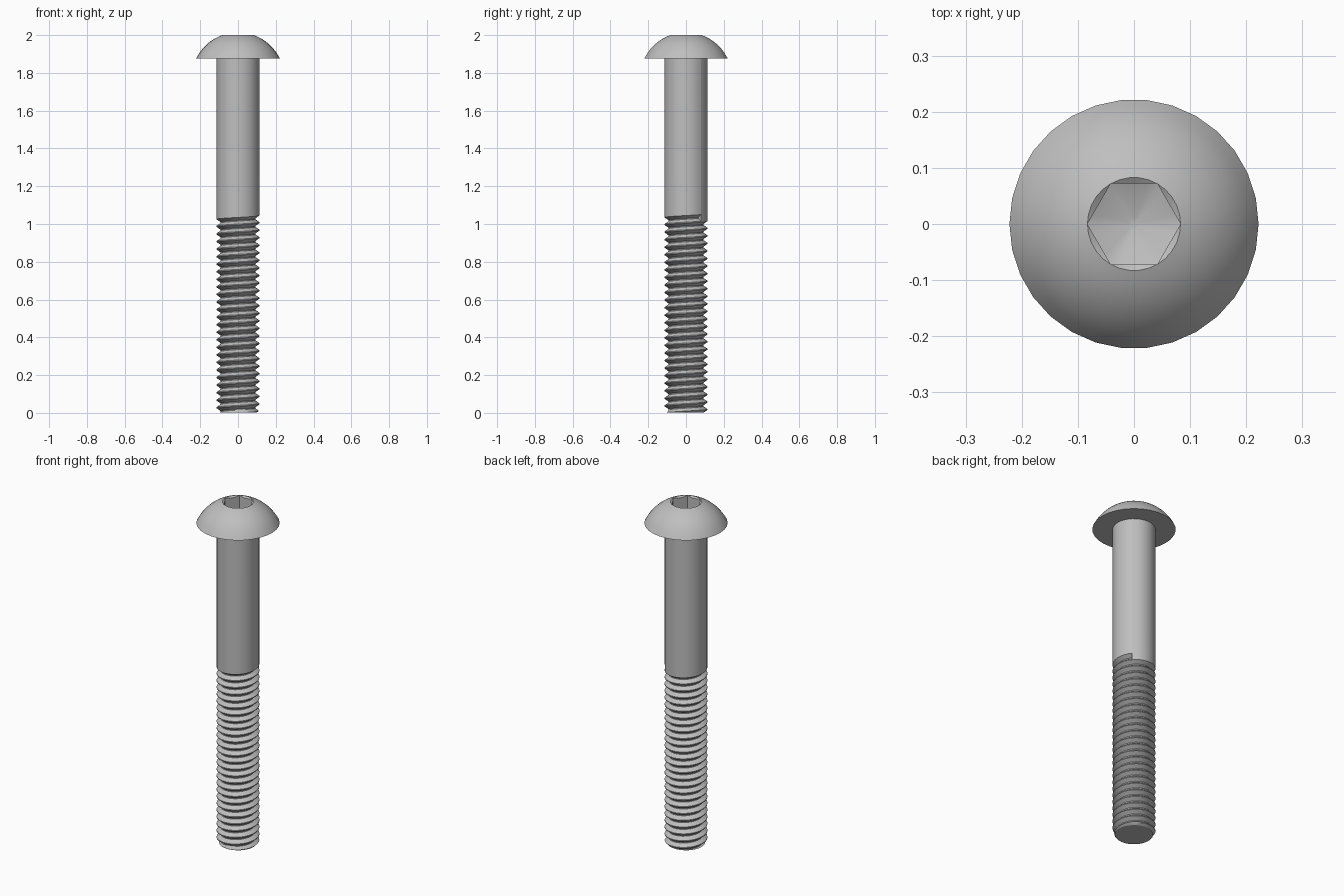
import bpy, bmesh
from math import pi, cos, sin, sqrt

if "Cube" in bpy.data.objects:
    bpy.data.objects.remove(bpy.data.objects["Cube"], do_unlink=True)

steel = bpy.data.materials.new("plain_steel")
steel.use_nodes = True
grey = (0.52, 0.52, 0.52, 1)
steel.diffuse_color = grey
steel.node_tree.nodes["Principled BSDF"].inputs["Base Color"].default_value = grey


def finish(name, bm):
    """Weld a mesh, turn it into an object and shade it."""
    bmesh.ops.remove_doubles(bm, verts=bm.verts, dist=0.00005)
    bmesh.ops.dissolve_degenerate(bm, edges=bm.edges, dist=0.00005)
    mesh = bpy.data.meshes.new(name)
    bm.to_mesh(mesh)
    bm.free()
    mesh.materials.append(steel)
    obj = bpy.data.objects.new(name, mesh)
    bpy.context.collection.objects.link(obj)
    bpy.ops.object.select_all(action='DESELECT')
    obj.select_set(True)
    bpy.context.view_layer.objects.active = obj
    bpy.ops.object.shade_smooth_by_angle(angle=pi / 6)
    return obj


def point(bm, r, angle, z):
    return bm.verts.new((r * cos(angle), r * sin(angle), z))


def skin(bm, columns):
    """Join neighbouring columns of vertices (bottom to top, counterclockwise)."""
    for a, b in zip(columns, columns[1:]):
        for i in range(len(a) - 1):
            bm.faces.new((a[i], b[i], b[i + 1], a[i + 1]))


# Head: domed button with a chamfered hexagonal socket and drilled floor
SIDES = 30
BASE, RIM, MOUTH, DROP = 1.876, 0.222, 0.083, 0.109
dome_radius = sqrt(RIM ** 2 + DROP ** 2)
bm = bmesh.new()
columns = []
for i in range(SIDES + 1):
    angle = 2 * pi * i / SIDES
    hex_r = MOUTH * cos(pi / 6) / cos(angle % (pi / 3) - pi / 6)
    rings = [(0.1, BASE)]
    for k in range(9):
        r = RIM + (MOUTH - RIM) * k / 8
        rings.append((r, BASE - DROP + sqrt(dome_radius ** 2 - r * r)))
    rings += [(hex_r, 2.0 - (MOUTH - hex_r) * 0.7), (hex_r, 1.925),
              (0.012, 1.9), (0, 1.9)]
    columns.append([point(bm, r, angle, z) for r, z in rings])
skin(bm, columns)
finish("button_head", bm)

# Shank: plain upper part that runs into a right-handed V thread
STEPS, PITCH, TURNS = 32, 0.04, 27
CREST, ROOT, TIP = 0.114, 0.092, 0.1
TOP = 1.01
START = pi / 4
profile = [(CREST, 0), (CREST, 0.12), (ROOT, 0.5), (ROOT, 0.62), (CREST, 1)]
bm = bmesh.new()
columns = []
for i in range(TURNS * STEPS + 1):
    angle = START + 2 * pi * i / STEPS
    low = TOP + PITCH * (i / STEPS - TURNS)
    column = []
    for r, t in profile:
        z = max(low + PITCH * t, 0.001)
        column.append(point(bm, min(r, TIP + z), angle, z))
    columns.append(column)
skin(bm, columns)

# Plain part, stepped where the thread groove ends
plain = []
for i in range(STEPS + 1):
    angle = START + 2 * pi * i / STEPS
    plain.append([point(bm, CREST, angle, TOP + PITCH * i / STEPS),
                  point(bm, CREST, angle, BASE + 0.001)])
skin(bm, plain)
bm.faces.new(columns[-1])

# Flat tip
bm.faces.new([point(bm, TIP + 0.001, START + 2 * pi * i / STEPS, 0.0)
              for i in reversed(range(STEPS))])
finish("threaded_shank", bm)
